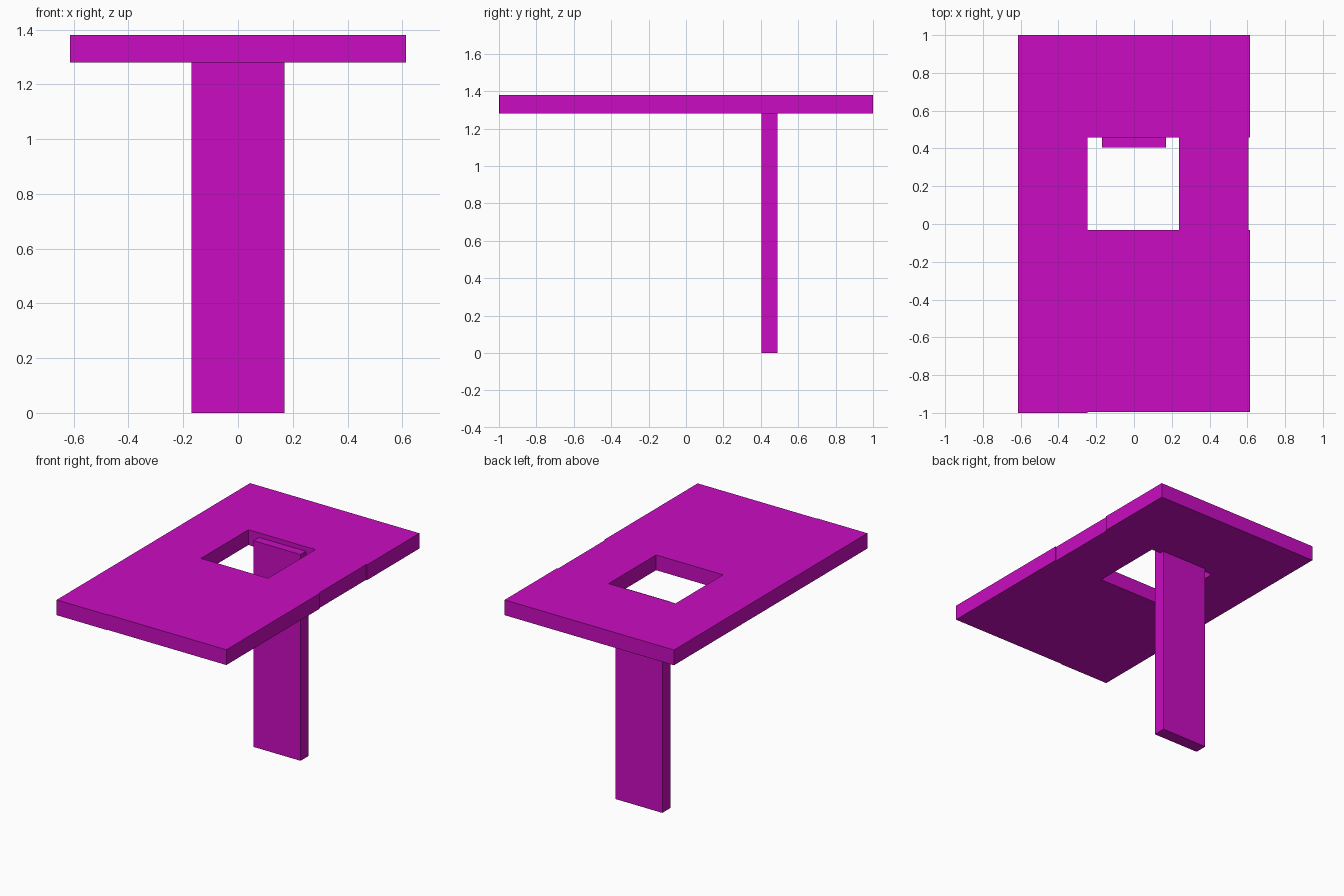
import bpy

if "Cube" in bpy.data.objects:
    bpy.data.objects.remove(bpy.data.objects["Cube"])

magenta = bpy.data.materials.new("magenta")
magenta.diffuse_color = (0.584, 0.0037, 0.533, 1.0)
magenta.use_nodes = True
magenta.node_tree.nodes["Principled BSDF"].inputs["Base Color"].default_value = magenta.diffuse_color


def box(name, x, y, z):
    """Axis-aligned box from (min, max) ranges."""
    bpy.ops.mesh.primitive_cube_add(size=1)
    ob = bpy.context.object
    ob.name = name
    ob.location = [(a + b) / 2 for a, b in (x, y, z)]
    ob.scale = [b - a for a, b in (x, y, z)]
    bpy.ops.object.transform_apply(location=True, rotation=True, scale=True)
    ob.data.materials.append(magenta)
    return ob


# Top slab: four planks around a square opening
SLAB_Z = (1.28, 1.38)
box("slab_left", (-0.613, -0.246), (-1.0, 1.0), SLAB_Z)
box("slab_back", (-0.246, 0.613), (0.459, 1.0), SLAB_Z)
box("slab_front", (-0.246, 0.613), (-0.996, -0.032), SLAB_Z)
box("slab_right", (0.239, 0.606), (-0.032, 0.459), SLAB_Z)

# Support post, rising partly into the slab
box("post", (-0.17, 0.17), (0.404, 0.488), (0.0, 1.35))
